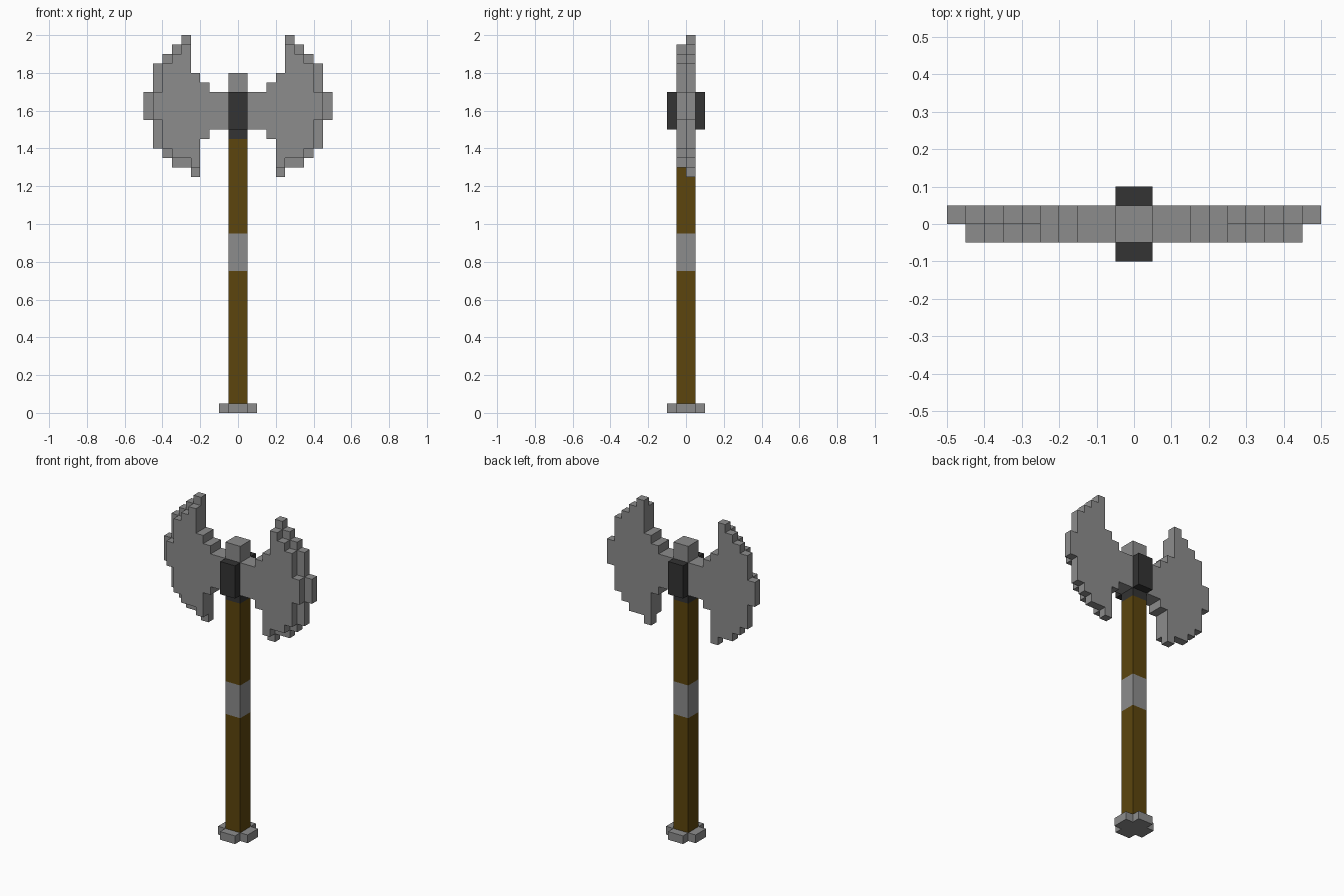
import bpy
import bmesh

cube = bpy.data.objects.get("Cube")
if cube:
    bpy.data.objects.remove(cube, do_unlink=True)

U = 0.05  # size of one block


def material(name, rgb):
    mat = bpy.data.materials.new(name)
    mat.use_nodes = True
    mat.diffuse_color = (*rgb, 1)
    mat.node_tree.nodes["Principled BSDF"].inputs["Base Color"].default_value = (*rgb, 1)
    return mat


steel = material("steel grey", (0.265, 0.265, 0.265))
wood = material("brown wood", (0.107, 0.06, 0.004))
iron = material("dark iron", (0.033, 0.033, 0.033))


def prism(name, outline, axis, low, high, mat):
    """Extrude a flat outline, given in blocks, along y or z."""
    bm = bmesh.new()
    place = (lambda a, b: (a, low, b)) if axis == "y" else (lambda a, b: (a, b, low))
    verts = [bm.verts.new([c * U for c in place(a, b)]) for a, b in outline]
    face = bm.faces.new(verts)
    moved = bmesh.ops.extrude_face_region(bm, geom=[face])["geom"]
    shift = (high - low) * U
    bmesh.ops.translate(bm, verts=[g for g in moved if isinstance(g, bmesh.types.BMVert)],
                        vec=(0, shift, 0) if axis == "y" else (0, 0, shift))
    bmesh.ops.recalc_face_normals(bm, faces=bm.faces)
    mesh = bpy.data.meshes.new(name)
    bm.to_mesh(mesh)
    bm.free()
    mesh.materials.append(mat)
    obj = bpy.data.objects.new(name, mesh)
    bpy.context.collection.objects.link(obj)
    return obj


def block(name, z0, z1, mat, y0=-1, y1=1):
    return prism(name, [(-1, y0), (1, y0), (1, y1), (-1, y1)], "z", z0, z1, mat)


def blade(name, columns, y0, y1):
    """Stepped blade from (start, end, bottom, top) columns, mirrored to both sides."""
    upper, lower = [], []
    for x0, x1, bottom, top in columns:
        for steps, z in ((upper, top), (lower, bottom)):
            if steps and steps[-1][1] == z:
                steps[-1] = (x1, z)
            else:
                steps += [(x0, z), (x1, z)]
    obj = prism(name, lower + upper[::-1], "y", y0, y1, steel)
    obj.modifiers.new("both sides", "MIRROR").use_mirror_merge = False


# Handle, from the ground up
plus = [(-1, -2), (1, -2), (1, -1), (2, -1), (2, 1), (1, 1),
        (1, 2), (-1, 2), (-1, 1), (-2, 1), (-2, -1), (-1, -1)]
prism("pommel", plus, "z", 0, 1, steel)
block("lower_handle", 1, 15, wood)
block("handle_band", 15, 19, steel)
block("upper_handle", 19, 29, wood)
block("collar", 29, 30, iron)
block("head_core", 30, 34, iron)
block("head_cap", 34, 36, steel)

# Cheek plates on the front and back of the head
block("front_plate", 30, 34, iron, -2, -1)
block("back_plate", 30, 34, iron, 1, 2)

# Double blade: a large back layer and a smaller front layer
blade("back_blade", [(1, 3, 30, 34), (3, 4, 29, 35), (4, 5, 25, 36), (5, 6, 26, 40),
                     (6, 7, 26, 39), (7, 8, 27, 38), (8, 9, 28, 37), (9, 10, 31, 34)], 0, 1)
blade("front_blade", [(1, 3, 30, 34), (3, 4, 29, 35), (4, 5, 26, 36), (5, 6, 27, 39),
                      (6, 7, 27, 38), (7, 8, 28, 37), (8, 9, 31, 34)], -1, 0)
